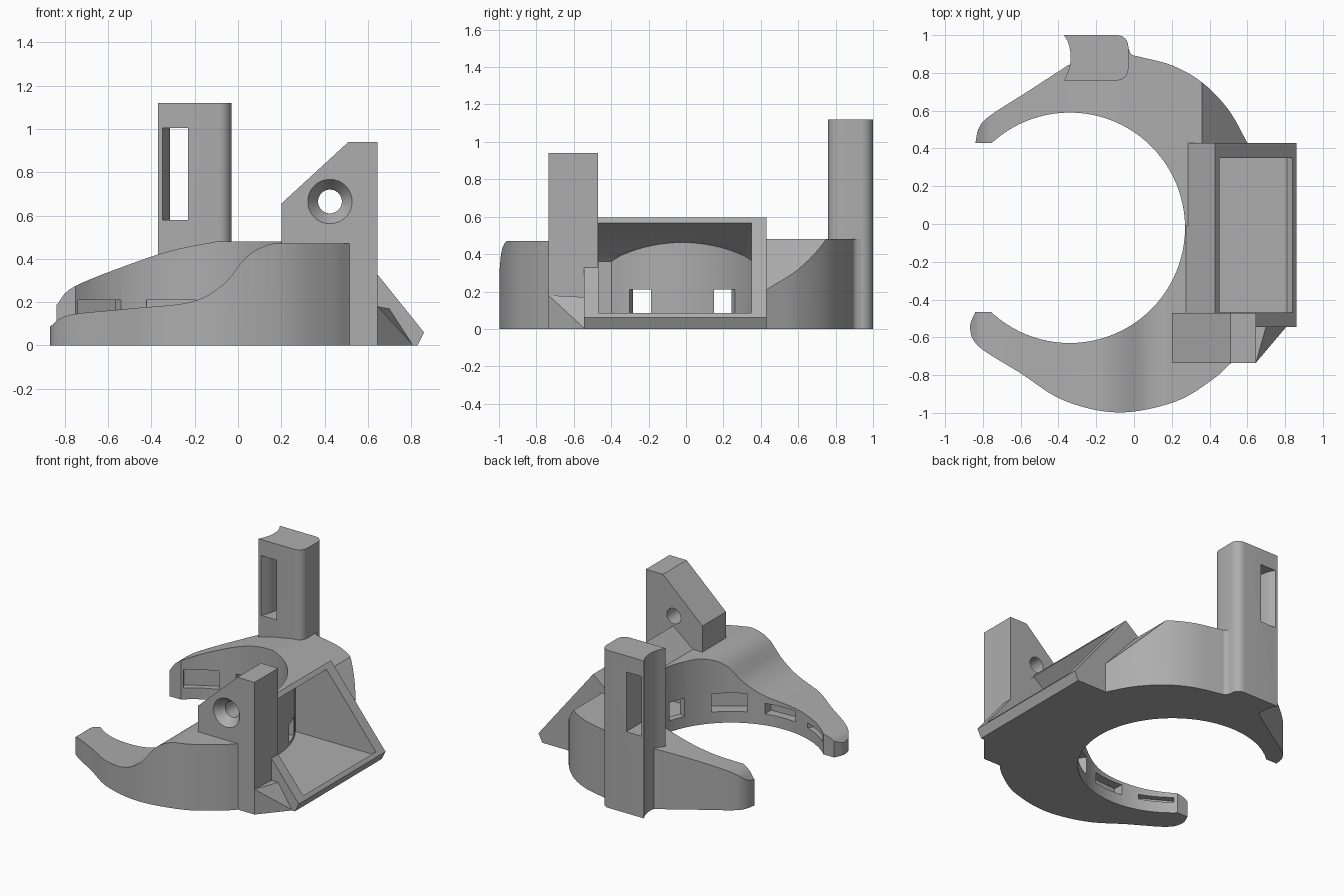
import bpy, bmesh, math
from mathutils import Vector, Matrix

if "Cube" in bpy.data.objects:
    bpy.data.objects.remove(bpy.data.objects["Cube"], do_unlink=True)

GREY = (0.42, 0.42, 0.42, 1)
mat = bpy.data.materials.new("plain_grey")
mat.use_nodes = True
mat.diffuse_color = GREY
mat.node_tree.nodes["Principled BSDF"].inputs["Base Color"].default_value = GREY

BORE = Vector((-0.34, -0.02))
BORE_R = 0.61


def add(name, bm):
    bmesh.ops.recalc_face_normals(bm, faces=bm.faces[:])
    me = bpy.data.meshes.new(name)
    bm.to_mesh(me)
    bm.free()
    ob = bpy.data.objects.new(name, me)
    bpy.context.collection.objects.link(ob)
    me.materials.append(mat)
    return ob


def prism(name, pts, lo, hi, axis="z"):
    """Extrude a flat outline along z, or an xz outline along y."""
    bm = bmesh.new()
    place = (lambda p: (p[0], p[1], lo)) if axis == "z" else (lambda p: (p[0], lo, p[1]))
    face = bm.faces.new([bm.verts.new(place(p)) for p in pts])
    new = bmesh.ops.extrude_face_region(bm, geom=[face])["geom"]
    shift = (0, 0, hi - lo) if axis == "z" else (0, hi - lo, 0)
    bmesh.ops.translate(bm, vec=shift, verts=[v for v in new if isinstance(v, bmesh.types.BMVert)])
    return add(name, bm)


def cone(name, r1, r2, depth, matrix, n=96):
    bm = bmesh.new()
    bmesh.ops.create_cone(bm, cap_ends=True, segments=n, radius1=r1, radius2=r2,
                          depth=depth, matrix=matrix)
    return add(name, bm)


def combine(ob, other, op="DIFFERENCE"):
    """Apply a boolean and discard the second object."""
    mod = ob.modifiers.new("bool", "BOOLEAN")
    mod.operation, mod.object, mod.solver = op, other, "EXACT"
    bpy.context.view_layer.update()
    dg = bpy.context.evaluated_depsgraph_get()
    me = bpy.data.meshes.new_from_object(ob.evaluated_get(dg))
    ob.modifiers.clear()
    ob.data = me
    bpy.data.objects.remove(other, do_unlink=True)


def spline(pts, steps=6):
    """Smooth curve through the points."""
    p = [Vector(q) for q in pts]
    p = [2 * p[0] - p[1]] + p + [2 * p[-1] - p[-2]]
    out = []
    for a, b, c, d in zip(p, p[1:], p[2:], p[3:]):
        for i in range(steps):
            t = i / steps
            out.append(0.5 * (2 * b + (c - a) * t + (2 * a - 5 * b + 4 * c - d) * t * t
                              + (3 * b - a - 3 * c + d) * t ** 3))
    return out + [p[-2]]


# Open ring: outer outline, trimmed by a different height profile on each arm
front_edge = spline([(-0.84, -0.465), (-0.868, -0.55), (-0.82, -0.65), (-0.6, -0.79),
                     (-0.37, -0.935), (-0.08, -0.998), (0.22, -0.94), (0.42, -0.82), (0.52, -0.73)])
back_edge = spline([(0.6, 0.43), (0.5, 0.605), (0.36, 0.75), (0.2, 0.84), (0.03, 0.885),
                    (-0.015, 0.9), (-0.035, 0.95)])
back_tip = spline([(-0.35, 0.84), (-0.55, 0.71), (-0.76, 0.575), (-0.82, 0.51), (-0.84, 0.43)])
front_top = spline([(-0.9, 0.06), (-0.865, 0.09), (-0.78, 0.14), (-0.5, 0.17), (-0.22, 0.2),
                    (-0.07, 0.28), (0.04, 0.41), (0.14, 0.465), (0.22, 0.47)])
back_top = spline([(-0.84, 0.185), (-0.76, 0.27), (-0.5, 0.375), (-0.3, 0.44), (-0.1, 0.48)])

ring = prism("ring_body", [(-0.7, -0.465)] + front_edge + [(0.52, 0), (-0.7, 0)], 0, 0.6)
combine(ring, prism("trim", [(-0.9, -0.1)] + front_top + [(0.7, 0.47), (0.7, -0.1)],
                    -1.1, 0.1, "y"), "INTERSECT")
back = prism("back_arm", [(-0.7, -0.01), (0.52, -0.01)] + back_edge + back_tip + [(-0.7, 0.43)], 0, 0.6)
combine(back, prism("trim", [(-0.9, -0.1), (-0.9, 0.12)] + back_top +
                    [(0.36, 0.48), (0.64, 0.165), (0.64, -0.1)], -0.1, 1.1, "y"), "INTERSECT")
combine(ring, back, "UNION")

# Tilted housing with an open sloping face
combine(ring, prism("housing", [(0.83, 0), (0.86, 0.06), (0.43, 0.595), (0.272, 0.468), (0.272, 0)],
                    -0.545, 0.43, "y"), "UNION")
pocket = prism("pocket", [(0.918, 0.148), (0.528, 0.628), (0.23, 0.39), (0.2, 0.36),
                          (0.2, 0.06), (0.81, 0.06)], -0.468, 0.35, "y")
centre = Matrix.Translation((BORE.x, BORE.y, 0.5))
combine(pocket, cone("wall", 0.66, 0.66, 2, centre))
combine(ring, pocket)
combine(ring, cone("bore", BORE_R, BORE_R, 2, centre))

# Slots around the inside of the bore: angle, half width, outer radius, top
slots = [(120, 0.115, 0.65, 0.21), (87, 0.115, 0.67, 0.21), (54, 0.115, 0.69, 0.21),
         (20, 0.06, 0.7, 0.21), (-20, 0.06, 0.7, 0.21), (-54, 0.115, 0.69, 0.21),
         (-87, 0.115, 0.67, 0.155), (-120, 0.115, 0.65, 0.115)]
for angle, w, r, top in slots:
    cut = prism("slot", [(0.5, -w), (r, -w), (r, w), (0.5, w)], 0.08, top)
    cut.data.transform(Matrix.Translation((BORE.x, BORE.y, 0)) @
                       Matrix.Rotation(math.radians(angle), 4, "Z"))
    combine(ring, cut)

# Screw lug with a countersunk hole
lug = prism("screw_lug", [(0.2, 0.4), (0.2, 0.655), (0.51, 0.94), (0.645, 0.94), (0.645, 0),
                          (0.45, 0), (0.45, 0.4)], -0.735, -0.47, "y")
for r1, r2, depth, y in ((0.055, 0.055, 1, -0.6), (0.11, 0.05, 0.08, -0.705)):
    turn = Matrix.Translation((0.425, y, 0.665)) @ Matrix.Rotation(-math.pi / 2, 4, "X")
    combine(lug, cone("hole", r1, r2, depth, turn, 48))

# Corner gusset between lug and housing
bm = bmesh.new()
for co in [(0.6, -0.735, 0), (0.645, -0.735, 0), (0.645, -0.735, 0.18), (0.6, -0.735, 0.18),
           (0.6, -0.54, 0), (0.81, -0.54, 0), (0.7, -0.54, 0.17), (0.6, -0.54, 0.17)]:
    bm.verts.new(co)
bmesh.ops.convex_hull(bm, input=bm.verts[:])
gusset = add("corner_gusset", bm)

# Upright post: hollow left side, rounded right corners, upright window
hollow = spline([(-0.37, 0.76), (-0.345, 0.82), (-0.335, 0.88), (-0.345, 0.95), (-0.37, 1.0)])


def corner(x, y, start, r=0.06):
    return [(x + r * math.cos(math.radians(start + 15 * i)),
             y + r * math.sin(math.radians(start + 15 * i))) for i in range(7)]


right = corner(-0.09, 0.82, -90) + corner(-0.09, 0.94, 0)
post = prism("upright_post", hollow + right[::-1], 0, 1.12)
inner = [(p[0] + 0.02, p[1]) for p in hollow]
window = prism("window", [(-0.35, 0.7)] + inner + [(-0.35, 1.1), (-0.23, 1.1), (-0.23, 0.7)], 0.58, 1.005)
combine(post, window)

# Smooth curved walls, keep crisp edges
for ob in (ring, lug, gusset, post):
    bpy.ops.object.select_all(action="DESELECT")
    ob.select_set(True)
    bpy.context.view_layer.objects.active = ob
    bpy.ops.object.shade_smooth_by_angle(angle=math.radians(30))
